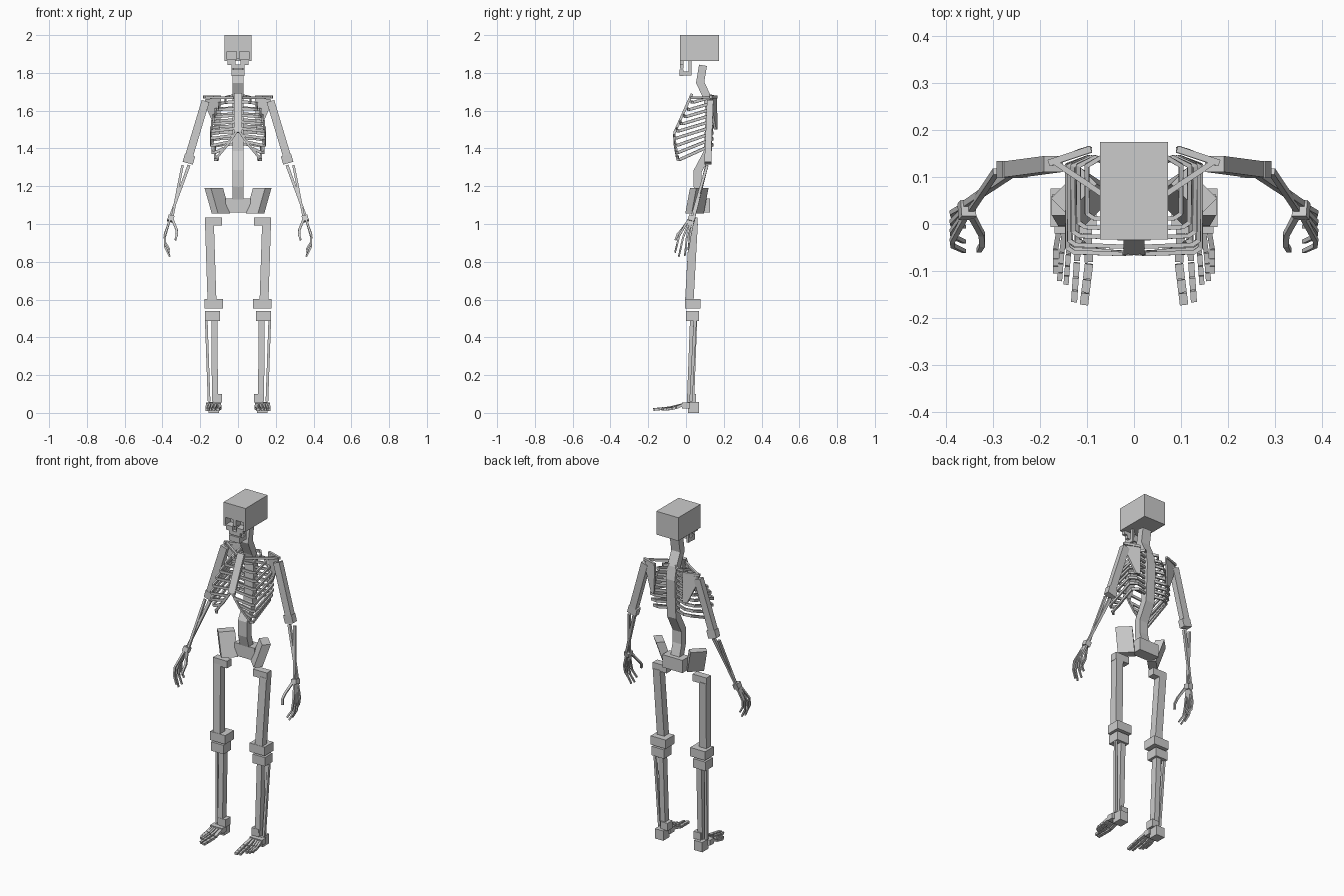
import bpy, bmesh, math
from mathutils import Vector

bone = bpy.data.materials.new("bone grey")
bone.diffuse_color = (0.6, 0.6, 0.6, 1)
X, Y, Z = Vector((1, 0, 0)), Vector((0, 1, 0)), Vector((0, 0, 1))


def finish(name, bm, mirror):
    bmesh.ops.recalc_face_normals(bm, faces=bm.faces)
    me = bpy.data.meshes.new(name)
    bm.to_mesh(me)
    bm.free()
    me.materials.append(bone)
    ob = bpy.data.objects.new(name, me)
    bpy.context.collection.objects.link(ob)
    if mirror:
        ob.modifiers.new("both sides", 'MIRROR')
    return ob


def loft(name, rings, mirror=False):
    """Closed solid through a row of equal cross-sections."""
    bm = bmesh.new()
    vs = [[bm.verts.new(p) for p in r] for r in rings]
    n = len(vs[0])
    for a, b in zip(vs, vs[1:]):
        for i in range(n):
            bm.faces.new((a[i], a[(i + 1) % n], b[(i + 1) % n], b[i]))
    bm.faces.new(vs[0])
    bm.faces.new(vs[-1])
    return finish(name, bm, mirror)


def box(name, x, y, z, mirror=False):
    return loft(name, [[(x[0], y[0], h), (x[1], y[0], h), (x[1], y[1], h), (x[0], y[1], h)]
                       for h in z], mirror)


def bar(name, pts, w, d, ref=Y, mirror=True, taper=1.0):
    """Mitred rectangular bar; w is measured across ref, d along ref."""
    pts = [Vector(p) for p in pts]
    seg = [(b - a).normalized() for a, b in zip(pts, pts[1:])]
    rings = []
    for i, p in enumerate(pts):
        t0, t1 = seg[max(i - 1, 0)], seg[min(i, len(seg) - 1)]
        t = (t0 + t1).normalized()
        k = 1 + (taper - 1) * i / (len(pts) - 1)
        side = t.cross(ref).normalized()
        up = side.cross(t) * d / 2 * k
        side = side * w / 2 * k / max(0.5, t.dot(t0))
        rings.append([p + side + up, p - side + up, p - side - up, p + side - up])
    return loft(name, rings, mirror)


# Skull with eye sockets and nose opening
skull = box("skull", (-.072, .072), (-.033, .175), (1.862, 2.0))
for cutter in (box("eye_cutter", (.009, .058), (-.06, .012), (1.87, 1.913), True),
               box("nose_cutter", (-.012, .012), (-.06, .0), (1.85, 1.875))):
    cutter.hide_render = True
    cutter.hide_viewport = True
    m = skull.modifiers.new("cut", 'BOOLEAN')
    m.operation, m.solver, m.object = 'DIFFERENCE', 'EXACT', cutter
box("cheek", (.014, .055), (-.033, -.012), (1.842, 1.862), True)
box("upper_jaw", (-.035, .035), (-.033, -.012), (1.822, 1.845))
box("chin", (-.035, .035), (-.035, -.012), (1.783, 1.817))
box("jaw_side", (.022, .035), (-.012, .028), (1.785, 1.808), True)
box("jaw_hinge", (.022, .035), (.014, .028), (1.808, 1.863), True)

# Spine
bar("spine", [(0, y, z) for y, z in ((.09, 1.84), (.075, 1.75), (.112, 1.67), (.126, 1.6),
    (.115, 1.38), (.062, 1.28), (.062, 1.2), (.085, 1.12))], .042, .058, X, False)

# Rib cage
widths = (.065, .1, .118, .13, .138, .142, .142, .135, .122)
for i, w in enumerate(widths):
    zb = 1.675 - .032 * i
    zf = zb - .03 - .006 * i
    yf = .03 - .5 * (1.65 - zf) if zf > 1.46 else -.065 + .15 * (1.46 - zf)
    zi = zf + .003 * i
    xi = min(w - .01, max(.018, (1.485 - zi) * .9))
    bar("rib", [(.015, .12, zb + .005), (w * .7, .142, zb), (w, .125, zb - .006),
                (w, yf + .014, zf), (w - .014, yf + .004, zf), (xi, yf, zi)], .009, .015, Z)
bar("breastbone", [(0, .032, 1.69), (0, -.06, 1.485)], .044, .014, Y, False)
bar("costal_arch", [(.008, -.062, 1.49), (.055, -.06, 1.42), (.112, -.048, 1.352)], .013, .01)

# Shoulder girdle
bar("collar_bone", [(.02, .03, 1.668), (.07, .065, 1.668), (.172, .134, 1.672)], .012, .012, Z)
bar("shoulder_blade_ridge", [(.092, .16, 1.672), (.182, .13, 1.672)], .014, .014, Z)
loft("shoulder_blade", [[(x, y + o, z) for x, y, z in ((.09, .152, 1.67), (.175, .124, 1.66),
     (.165, .128, 1.61), (.118, .148, 1.5), (.095, .155, 1.5))] for o in (0, .012)], True)

# Arms
bar("upper_arm", [(.172, .128, 1.65), (.262, .116, 1.35)], .042, .034)
bar("elbow", [(.254, .116, 1.365), (.266, .116, 1.322)], .056, .036)
bar("forearm_outer", [(.294, .112, 1.31), (.348, .032, 1.035)], .013, .014)
bar("forearm_inner", [(.26, .11, 1.31), (.36, .042, 1.035)], .016, .016, taper=.8)
bar("wrist", [(.353, .034, 1.042), (.36, .026, 1.015)], .032, .036)

# Hands: knuckle y, fingertip y, fingertip z
for k, (yk, yt, zt) in enumerate(((-.036, -.058, .85), (-.016, -.038, .828),
                                  (.004, -.006, .832), (.024, .012, .865))):
    dz = (1.02 - zt)
    bar("finger", [(.362, .012 + .009 * k, 1.02), (.388, yk, 1.02 - dz * .48),
                   (.386, (yk + yt) / 2, 1.02 - dz * .75), (.362, yt, zt)], .011, .011, taper=.75)
bar("thumb", [(.345, .015, 1.02), (.325, -.022, .97), (.324, -.045, .945), (.331, -.056, .915)],
    .013, .012, taper=.8)

# Pelvis
box("sacrum", (-.066, .066), (.06, .128), (1.06, 1.135))
u, v = Vector((.7, -.7, 0)) * .046, Vector((.7, .7, 0)) * .024
loft("hip_blade", [[c + u + v, c + u - v, c - u - v, c - u + v]
     for c in (Vector((.09, .045, 1.055)), Vector((.128, .07, 1.19)))], True)

# Legs
box("thigh_head", (.085, .176), (.018, .06), (.992, 1.034), True)
bar("thigh_bone", [(.151, .04, 1.0), (.138, .018, .6)], .047, .045)
box("knee_upper", (.08, .178), (-.006, .076), (.552, .604), True)
box("knee_lower", (.095, .176), (.0, .07), (.487, .54), True)
bar("shin_bone", [(.125, .04, .49), (.122, .024, .06)], .032, .038)
bar("calf_bone", [(.168, .048, .49), (.153, .026, .06)], .014, .016)
box("ankle", (.085, .132), (.005, .052), (.055, .1), True)

# Feet
box("heel", (.1, .155), (.01, .07), (0, .058), True)
box("instep", (.09, .17), (-.02, .02), (.024, .056), True)
# Toe: start x, middle x, tip x, tip y, width
for x0, xm, x1, y1, w in ((.1, .096, .107, -.174, .018), (.117, .122, .128, -.168, .013),
                          (.134, .14, .145, -.13, .011), (.148, .154, .159, -.122, .011),
                          (.16, .167, .167, -.105, .011)):
    top = Vector((x0, -.012, .045))
    mid = Vector((xm, -.012 + (y1 + .012) * .45, .027))
    tip = Vector((x1, y1, .018))
    joints = [top, mid, mid.lerp(tip, .38), mid.lerp(tip, .7), tip]
    for a, b in zip(joints, joints[1:]):
        bar("toe_bone", [a, b.lerp(a, .07)], w, .014, Z)
